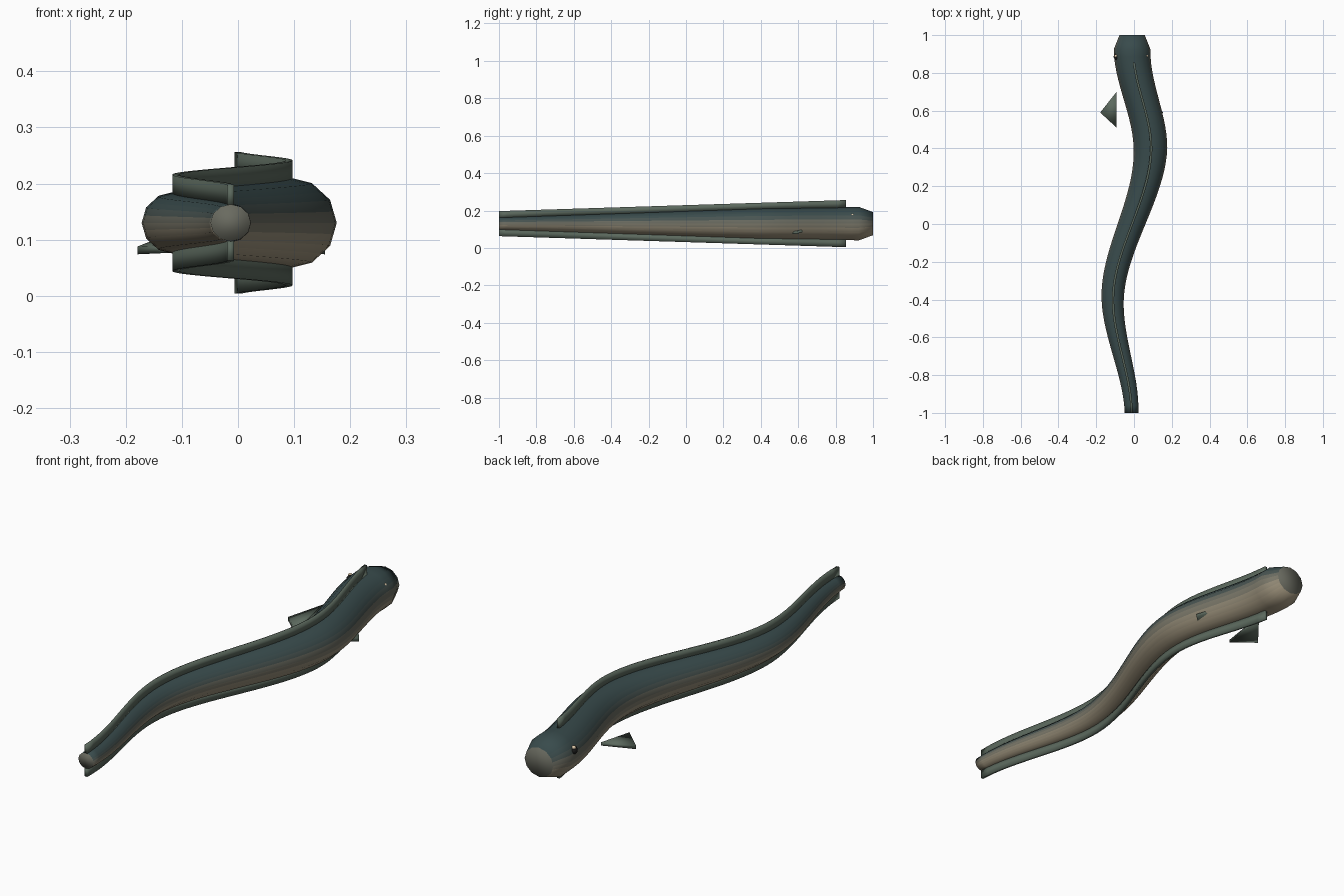
import bpy, bmesh, math
from mathutils import Vector

if "Cube" in bpy.data.objects:
    bpy.data.objects.remove(bpy.data.objects["Cube"])

CX, CZ = -0.012, 0.13


def smooth_lerp(y, keys, ease=True):
    """Interpolate (y, value) keys, with flat tangents if ease."""
    if y <= keys[0][0]:
        return keys[0][1]
    for (y0, v0), (y1, v1) in zip(keys, keys[1:]):
        if y <= y1:
            t = (y - y0) / (y1 - y0)
            if ease:
                t = t * t * (3 - 2 * t)
            return v0 + (v1 - v0) * t
    return keys[-1][1]


def spine_x(y):
    return smooth_lerp(y, [(-1, -0.013), (-0.4, -0.113), (0.4, 0.087), (0.92, -0.010)])


def radius(y):
    return smooth_lerp(y, [(-1, 0.036), (0.4, 0.089), (0.925, 0.097), (1, 0.067)], False)


def material(name, rgb):
    m = bpy.data.materials.new(name)
    m.diffuse_color = (*rgb, 1)
    m.use_nodes = True
    m.node_tree.nodes["Principled BSDF"].inputs["Base Color"].default_value = m.diffuse_color
    return m


def finish(bm, name, mats, angle=180):
    bmesh.ops.recalc_face_normals(bm, faces=bm.faces)
    me = bpy.data.meshes.new(name)
    bm.to_mesh(me)
    bm.free()
    ob = bpy.data.objects.new(name, me)
    bpy.context.collection.objects.link(ob)
    for m in mats:
        me.materials.append(m)
    bpy.ops.object.select_all(action='DESELECT')
    ob.select_set(True)
    bpy.context.view_layer.objects.active = ob
    bpy.ops.object.shade_smooth_by_angle(angle=math.radians(angle))
    return ob


def loft(bm, rings):
    """Skin a list of closed rings and cap both ends."""
    rows = [[bm.verts.new(p) for p in r] for r in rings]
    n = len(rows[0])
    for a, b in zip(rows, rows[1:]):
        for i in range(n):
            bm.faces.new((a[i], a[(i + 1) % n], b[(i + 1) % n], b[i]))
    bm.faces.new(rows[0])
    bm.faces.new(rows[-1])


# body cross-section: 12-gon with each side split in two for finer colour bands
corners = [Vector((math.cos(math.tau * k / 12), 0.92 * math.sin(math.tau * k / 12)))
           for k in range(12)]
section = []
for a, b in zip(corners, corners[1:] + corners[:1]):
    section += [a, (a + b) / 2]

# body: tapering tube on an S-shaped spine, dark back blending to a pale belly
STEPS, BANDS = 48, 12
ys = [-1 + 1.925 * i / STEPS for i in range(STEPS + 1)] + [1.0]
bm = bmesh.new()
loft(bm, [[(spine_x(y) + radius(y) * p.x, y, CZ + radius(y) * p.y) for p in section]
          for y in ys])
for f in bm.faces:
    c = f.calc_center_median()
    t = 0.5 - 0.5 * (c.z - CZ) / (0.92 * radius(c.y))
    f.material_index = max(0, min(BANDS - 1, int(t * BANDS)))
back, belly = Vector((0.040, 0.070, 0.072)), Vector((0.38, 0.32, 0.22))
skins = []
for i in range(BANDS):
    t = smooth_lerp((i + 0.5) / BANDS, [(0.15, 0), (1.0, 1)])
    skins.append(material(f"skin_{i}", back.lerp(belly, t)))
finish(bm, "body", skins)

# long ribbon fins above and below the body
fin_mat = material("fin", (0.105, 0.14, 0.11))
FIN_T = 0.006
for name, s in (("back_fin", 1), ("belly_fin", -1)):
    bm = bmesh.new()
    rings = []
    for i in range(45):
        y = -1 + 1.855 * i / 44
        x = spine_x(y) + 0.003 * (y + 1)
        low = 0.92 * radius(y) - 0.003
        high = 0.067 + (0.126 - 0.067) * i / 44
        rings.append([(x + dx * FIN_T, y, CZ + s * h)
                      for dx, h in ((-1, low), (1, low), (1, high), (-1, high))])
    loft(bm, rings)
    finish(bm, name, [fin_mat])

# paired side fins, mirrored about the head's centre line
for side, s in (("left", -1), ("right", 1)):
    bm = bmesh.new()
    tri = [(0.080, 0.70, 0.115), (0.167, 0.59, 0.081), (0.080, 0.51, 0.085)]
    loft(bm, [[(CX + s * x, y, z + dz) for x, y, z in tri] for dz in (-0.007, 0.007)])
    finish(bm, side + "_side_fin", [fin_mat])

# eyes with a pale glint (the right one sits inside the curving head)
eye_mat = material("eye", (0.012, 0.012, 0.012))
glint_mat = material("eye_glint", (0.75, 0.60, 0.42))


def ball(name, centre, r, mat):
    bm = bmesh.new()
    bmesh.ops.create_uvsphere(bm, u_segments=16, v_segments=10, radius=r)
    bmesh.ops.translate(bm, vec=centre, verts=bm.verts)
    finish(bm, name, [mat])


for side, x in (("left", -0.091), ("right", 0.060)):
    s = -1 if x < 0 else 1
    ball(side + "_eye", (x, 0.885, 0.16), 0.017, eye_mat)
    ball(side + "_eye_glint", (x + s * 0.006, 0.890, 0.174), 0.008, glint_mat)
